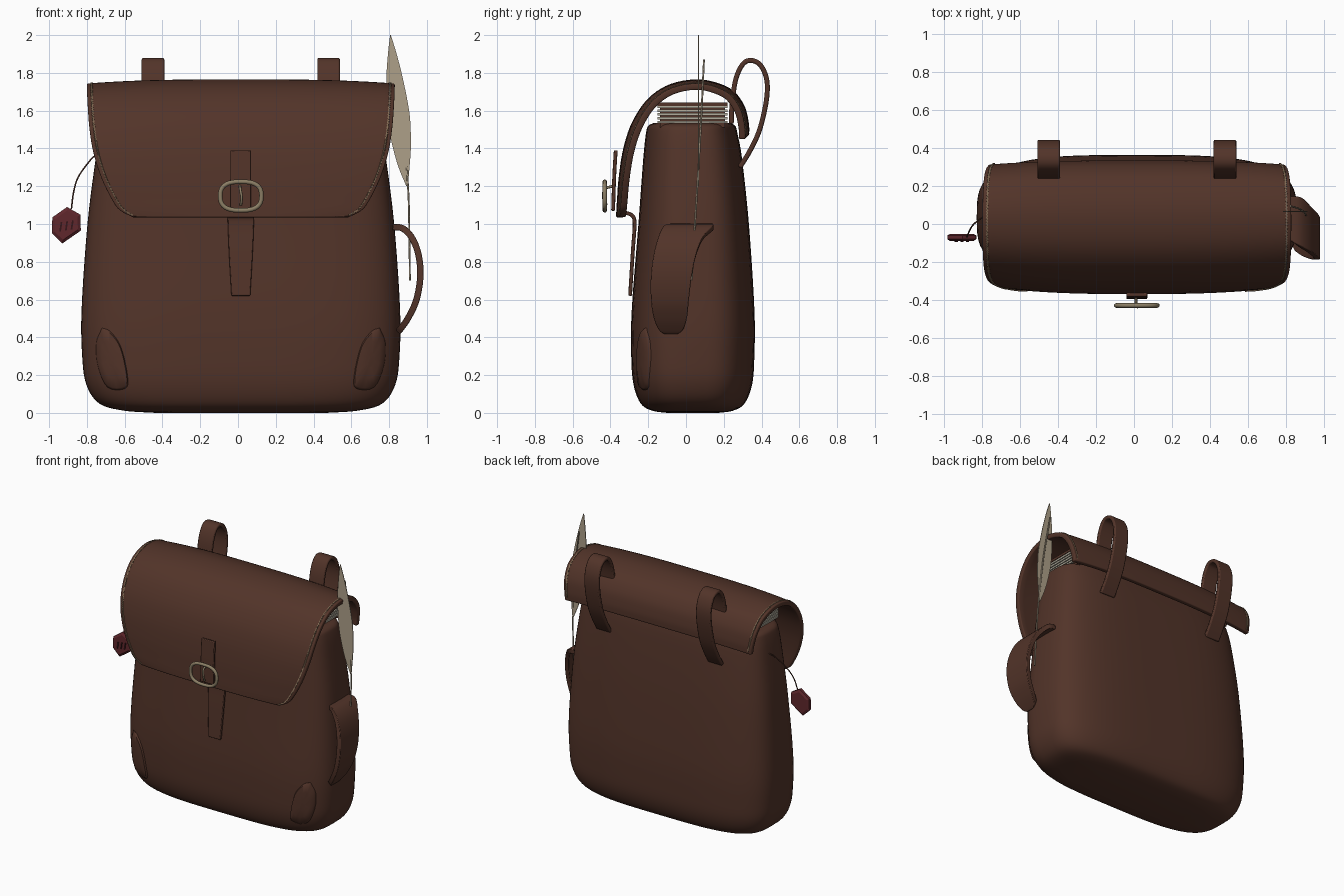
import bpy, bmesh, math
from mathutils import Vector, Matrix

if "Cube" in bpy.data.objects:
    bpy.data.objects.remove(bpy.data.objects["Cube"])

CX, CY = 0.015, 0.037          # centre of the bag body


def material(name, rgb):
    m = bpy.data.materials.new(name)
    m.diffuse_color = (*rgb, 1)
    m.use_nodes = True
    m.node_tree.nodes["Principled BSDF"].inputs["Base Color"].default_value = m.diffuse_color
    return m


LEATHER = material("brown leather", (0.085, 0.034, 0.022))
BRASS = material("dull brass", (0.26, 0.21, 0.13))
FEATHER = material("cream feather", (0.42, 0.35, 0.25))
PAPER = material("pale paper", (0.45, 0.42, 0.34))
THREAD = material("tan thread", (0.22, 0.15, 0.09))
RED = material("dark red wax", (0.115, 0.02, 0.025))
MARK = material("deep red mark", (0.035, 0.008, 0.01))


def spline(pts, n):
    """Catmull-Rom samples through points of any dimension."""
    p = [Vector(q) for q in pts]
    p = [2 * p[0] - p[1]] + p + [2 * p[-1] - p[-2]]
    out = []
    for i in range(1, len(p) - 2):
        a, b, c, d = p[i - 1:i + 3]
        for k in range(n):
            t = k / n
            out.append(0.5 * (2 * b + (c - a) * t + (2 * a - 5 * b + 4 * c - d) * t * t
                              + (3 * b - a - 3 * c + d) * t ** 3))
    return out + [p[-2]]


def finish(ob, mat, angle=40):
    ob.data.materials.clear()
    ob.data.materials.append(mat)
    bpy.ops.object.select_all(action='DESELECT')
    ob.select_set(True)
    bpy.context.view_layer.objects.active = ob
    bpy.ops.object.shade_smooth_by_angle(angle=math.radians(angle))
    return ob


def mesh(name, verts, faces, mat, angle=40, fix=True):
    me = bpy.data.meshes.new(name)
    me.from_pydata([tuple(v) for v in verts], [], faces)
    if fix:
        bm = bmesh.new()
        bm.from_mesh(me)
        bmesh.ops.recalc_face_normals(bm, faces=bm.faces)
        bm.to_mesh(me)
        bm.free()
    ob = bpy.data.objects.new(name, me)
    bpy.context.collection.objects.link(ob)
    return finish(ob, mat, angle)


def loft(name, rings, mat, angle=40):
    n = len(rings[0])
    faces = [(i * n + j, i * n + (j + 1) % n, (i + 1) * n + (j + 1) % n, (i + 1) * n + j)
             for i in range(len(rings) - 1) for j in range(n)]
    faces += [tuple(range(n)), tuple(range((len(rings) - 1) * n, len(rings) * n))]
    return mesh(name, [v for r in rings for v in r], faces, mat, angle)


def ribbon(name, pts, axis, thick, mat, n=8, bevel=0.008):
    """Flat band along (x, y, z, half width) points, wide along axis."""
    s = spline(pts, n)
    axis = Vector(axis)
    rings = []
    for i, q in enumerate(s):
        c = q.to_3d() if len(q) == 3 else Vector(q[:3])
        t = Vector(s[min(i + 1, len(s) - 1)][:3]) - Vector(s[max(i - 1, 0)][:3])
        h = t.cross(axis).normalized() * thick / 2
        w = axis * q[3]
        rings.append([c + w + h, c - w + h, c - w - h, c + w - h])
    ob = loft(name, rings, mat)
    if bevel:
        b = ob.modifiers.new("soft edge", 'BEVEL')
        b.width, b.segments, b.limit_method = bevel, 2, 'ANGLE'
        b.angle_limit = math.radians(50)
    return ob


def tube(name, pts, r, mat, closed=False):
    cu = bpy.data.curves.new(name, 'CURVE')
    cu.dimensions, cu.bevel_depth, cu.bevel_resolution = '3D', r, 2
    cu.use_fill_caps = True
    sp = cu.splines.new('POLY')
    sp.points.add(len(pts) - 1)
    for p, q in zip(sp.points, pts):
        p.co = (*q, 1)
    sp.use_cyclic_u = closed
    ob = bpy.data.objects.new(name, cu)
    bpy.context.collection.objects.link(ob)
    bpy.ops.object.select_all(action='DESELECT')
    ob.select_set(True)
    bpy.context.view_layer.objects.active = ob
    bpy.ops.object.convert(target='MESH')
    return finish(bpy.context.object, mat, 60)


def boxes(name, items, mat):
    """One mesh of boxes, each given as (matrix, size)."""
    me = bpy.data.meshes.new(name)
    bm = bmesh.new()
    for m, s in items:
        bmesh.ops.create_cube(bm, size=1, matrix=m @ Matrix.Diagonal((*s, 1)))
    bm.to_mesh(me)
    bm.free()
    ob = bpy.data.objects.new(name, me)
    bpy.context.collection.objects.link(ob)
    return finish(ob, mat, 30)


# Body: superellipse rings of (z, half width, front y, back y)
N = 3.4
PROFILE = spline([(0, .45, -.10, .17), (.012, .62, -.18, .25), (.05, .75, -.24, .31),
                  (.15, .818, -.278, .35), (.30, .84, -.29, .362), (.55, .843, -.287, .362),
                  (1.0, .812, -.252, .333), (1.35, .768, -.226, .296), (1.48, .745, -.212, .272),
                  (1.52, .725, -.20, .26), (1.535, .68, -.17, .23)], 5)


def ring(z, a, yf, yb, n=72):
    out = []
    for k in range(n):
        t = 2 * math.pi * k / n
        c, s = math.cos(t), math.sin(t)
        out.append(Vector((CX + a * math.copysign(abs(c) ** (2 / N), c),
                           (yf + yb) / 2 + (yb - yf) / 2 * math.copysign(abs(s) ** (2 / N), s), z)))
    return out


loft("bag_body", [ring(*p) for p in PROFILE], LEATHER, 60)


def front_y(x, z):
    p = min(PROFILE, key=lambda q: abs(q[0] - z))
    u = min(abs(x - CX) / p[1], 1)
    return (p[2] + p[3]) / 2 - (p[3] - p[2]) / 2 * (1 - u ** N) ** (1 / N)


# Corner patches wrapped on the front of the body
OUTLINE = [(.735, .45), (.765, .37), (.757, .25), (.705, .135), (.61, .13), (.60, .20), (.635, .35), (.69, .43)]
edge = spline([(x - .015 + .015, z) for x, z in OUTLINE] + [OUTLINE[0]], 4)[:-1]
mid = Vector((.69, .28))
for side, label in ((-1, "left"), (1, "right")):
    rings = []
    for f, off in ((1, -.02), (1, .004), (.93, .014), (.6, .016), (.25, .016)):
        r = []
        for q in edge:
            v = mid + (q - mid) * f
            x = CX + side * v.x
            r.append((x, front_y(x, v.y) - off, v.y))
        rings.append(r)
    loft(label + "_corner_patch", rings, LEATHER, 50)

# Stack of papers in the mouth of the bag
sheets = [(Matrix.Translation((CX, .035, 1.54 + .02 * i)), (1.36, .37, .013)) for i in range(5)]
boxes("paper_sheets", sheets, PAPER)
boxes("paper_core", [(Matrix.Translation((CX, .035, 1.57)), (1.33, .345, .12)),
                     (Matrix.Translation((CX, .035, 1.635)), (1.37, .37, .018))], LEATHER)

# Flap: side profile (y, z, half width) swept across the bag
FLAP = spline([(.335, 1.47, .775), (.332, 1.54, .785), (.305, 1.635, .80), (.23, 1.72, .81), (.08, 1.765, .815),
               (-.08, 1.742, .815), (-.2, 1.665, .812), (-.285, 1.54, .803), (-.332, 1.4, .782),
               (-.356, 1.25, .737), (-.366, 1.12, .675), (-.369, 1.07, .635), (-.37, 1.035, .57)], 5)
COLS = 32


def flap_point(i, s):
    y, z, w = FLAP[i]
    k = 1 - .07 * abs(s) ** 3 * (w / .8)
    return Vector((CX + s * w, .02 + (y - .02) * k, z - (.022 * abs(s) ** 3 if z > 1.5 else .022 * abs(s) ** 3 * (z - 1.03) / .47)))


verts = [flap_point(i, -1 + 2 * j / COLS) for i in range(len(FLAP)) for j in range(COLS + 1)]
C = COLS + 1
faces = [(i * C + j, i * C + C + j, i * C + C + j + 1, i * C + j + 1)
         for i in range(len(FLAP) - 1) for j in range(COLS)]
flap = mesh("flap", verts, faces, LEATHER, 50, fix=False)
so = flap.modifiers.new("thickness", 'SOLIDIFY')
so.thickness, so.offset = .034, -1
bv = flap.modifiers.new("soft edge", 'BEVEL')
bv.width, bv.segments, bv.limit_method = .01, 2, 'ANGLE'
bv.angle_limit = math.radians(50)

# Stitches along both flap edges
stitches = []
for side in (-1, 1):
    for i in range(2, len(FLAP) - 3):
        s = side * (1 - .025 / FLAP[i][2])
        for f in (0, .5):
            p = flap_point(i, s).lerp(flap_point(i + 1, s), f)
            t = (flap_point(i + 1, s) - flap_point(i, s)).normalized()
            rot = t.to_track_quat('Z', 'X').to_matrix().to_4x4()
            stitches.append((Matrix.Translation(p) @ rot @ Matrix.Rotation(.35, 4, 'X'), (.007, .007, .017)))
boxes("flap_stitches", stitches, THREAD)

# Closing strap, two pieces, and buckle
ribbon("upper_strap", [(CX, -.372, 1.39, .055), (CX, -.38, 1.25, .055), (CX, -.386, 1.07, .055)], (1, 0, 0), .02, LEATHER, 6, .005)
ribbon("lower_strap", [(CX, -.33, 1.062, .07), (CX, -.285, 1.045, .07), (CX, -.272, 1.0, .069),
                       (CX, -.282, .85, .063), (CX, -.296, .62, .05)], (1, 0, 0), .02, LEATHER, 6, .005)
oval = []
for k in range(40):
    t = 2 * math.pi * k / 40
    c, s = math.cos(t), math.sin(t)
    oval.append((CX + .109 * math.copysign(abs(c) ** .75, c), -.43, 1.148 + .076 * math.copysign(abs(s) ** .75, s)))
tube("buckle_ring", oval, .012, BRASS, True)
tube("buckle_pin", spline([(CX - .005, -.39, 1.2), (CX - .003, -.43, 1.185), (CX + .004, -.438, 1.14), (CX, -.42, 1.1)], 6), .007, BRASS)

# Shoulder strap loops at the back
for x, label in ((-.45, "left"), (.48, "right")):
    path = [(.24, 1.53), (.243, 1.62), (.262, 1.76), (.30, 1.845), (.345, 1.866), (.395, 1.84),
            (.428, 1.76), (.425, 1.65), (.39, 1.5), (.34, 1.39), (.285, 1.3)]
    ribbon(label + "_shoulder_loop", [(x, y, z, .06) for y, z in path], (1, 0, 0), .026, LEATHER, 5)

# Side holder band, standing off the right side
ribbon("side_holder", [(.82, .03, .985, .115), (.875, .01, .975, .13), (.925, -.03, .92, .118), (.957, -.06, .83, .112),
                       (.965, -.078, .72, .108), (.945, -.085, .6, .1), (.905, -.083, .51, .088),
                       (.865, -.08, .45, .065), (.845, -.08, .428, .035)], (0, 1, 0), .034, LEATHER, 6, .012)

# Feather pen
ribbon("feather_vane", [(.807, .065, 2.0, .002), (.817, .065, 1.9, .023), (.83, .065, 1.76, .045), (.848, .065, 1.6, .058),
                        (.857, .065, 1.5, .057), (.868, .065, 1.4, .047), (.879, .065, 1.3, .029),
                        (.895, .065, 1.2, .004)], (1, 0, 0), .005, FEATHER, 6, 0)
tube("feather_quill", spline([(.91, .03, .7), (.907, .045, .96), (.9, .06, 1.2), (.872, .08, 1.55), (.825, .095, 1.87)], 6), .005, FEATHER)

# Wax tag on a cord
tube("tag_cord", spline([(-.745, .08, 1.37), (-.78, .05, 1.34), (-.845, .0, 1.25), (-.87, -.04, 1.17), (-.882, -.068, 1.08)], 6), .004, LEATHER)
HEX = [(-.905, 1.09), (-.983, 1.035), (-.985, .95), (-.93, .897), (-.832, .965), (-.835, 1.05)]
loft("wax_tag", [[(-.91 + (x + .91) * f, y, .99 + (z - .99) * f) for x, z in HEX]
                 for f, y in ((.8, -.052), (1, -.06), (1, -.08), (.8, -.09))], RED, 20)
boxes("tag_marks", [(Matrix.Translation((-.938 + .03 * i, -.092, .985 + .005 * i)) @ Matrix.Rotation(.15, 4, 'Y'),
                     (.009, .008, .05)) for i in range(3)], MARK)
